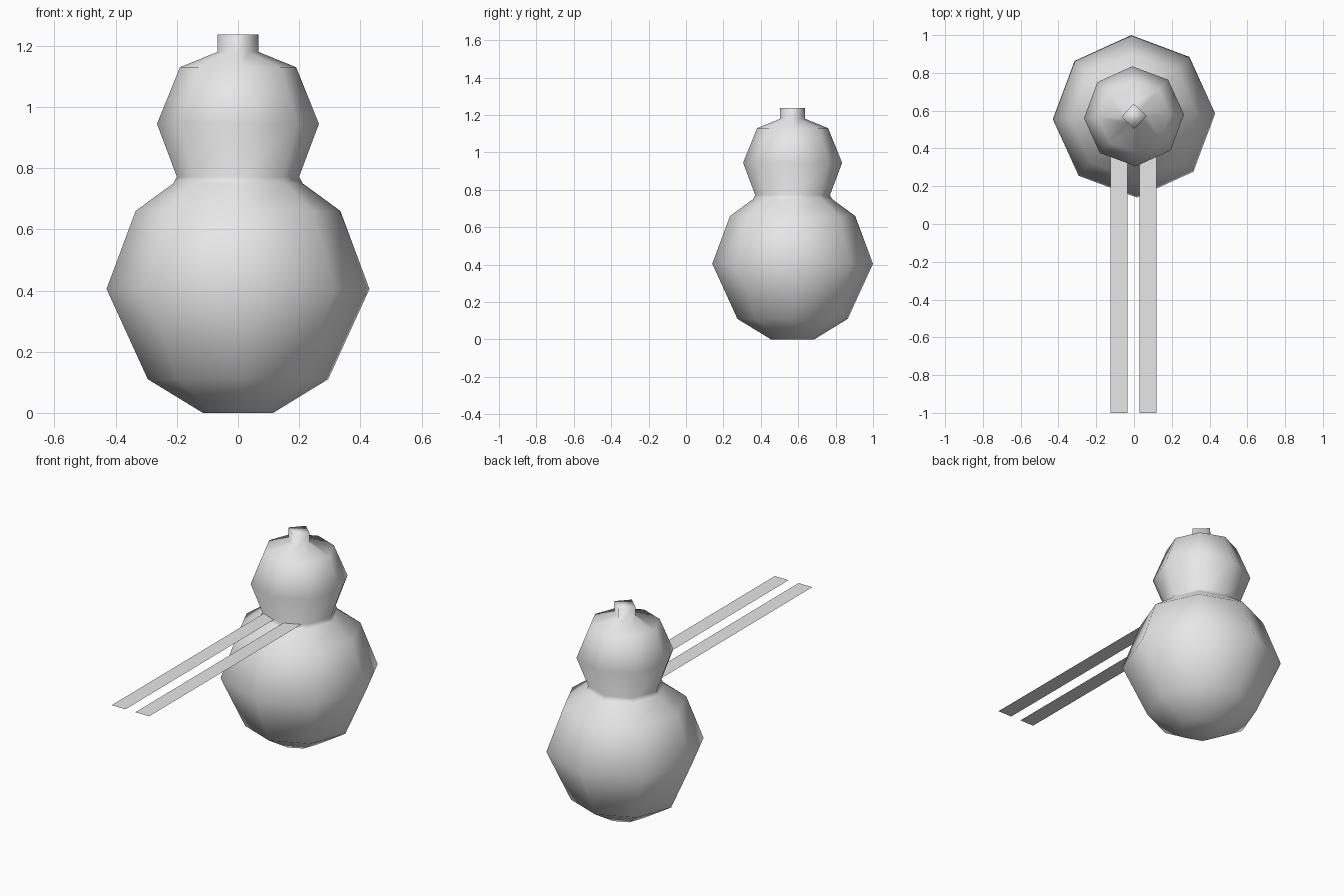
import bpy, bmesh
from math import sin, cos, pi, radians

cube = bpy.data.objects.get("Cube")
if cube:
    bpy.data.objects.remove(cube)

grey = bpy.data.materials.new("plain_grey")
grey.use_nodes = True
grey.diffuse_color = (0.8, 0.8, 0.8, 1)
grey.node_tree.nodes["Principled BSDF"].inputs["Base Color"].default_value = (0.8, 0.8, 0.8, 1)

SIDES = 8
TWIST = radians(2)
CENTRE_Y = 0.57


def add_object(name, bm, smooth):
    bmesh.ops.recalc_face_normals(bm, faces=bm.faces)
    for face in bm.faces:
        face.smooth = smooth
    mesh = bpy.data.meshes.new(name)
    bm.to_mesh(mesh)
    bm.free()
    mesh.materials.append(grey)
    obj = bpy.data.objects.new(name, mesh)
    bpy.context.collection.objects.link(obj)
    return obj


def ring(bm, radius, z, diamond=False):
    """Eight-point ring; a diamond ring pulls every second point onto a square's edge."""
    verts = []
    for i in range(SIDES):
        a = 2 * pi * i / SIDES + TWIST
        r = radius * cos(pi / 4) if diamond and i % 2 else radius
        verts.append(bm.verts.new((r * cos(a), CENTRE_Y + r * sin(a), z)))
    return verts


# Round body, neck, head and square stem as one smooth skin (radius, height)
round_profile = [(0.115, 0), (0.295, 0.11), (0.43, 0.405), (0.335, 0.66),
                 (0.212, 0.75), (0.2, 0.772), (0.265, 0.945), (0.19, 1.13)]
stem_profile = [(0.067, 1.18), (0.067, 1.237)]
bm = bmesh.new()
rings = [ring(bm, r, z) for r, z in round_profile]
rings += [ring(bm, r, z, True) for r, z in stem_profile]
for low, high in zip(rings, rings[1:]):
    for i in range(SIDES):
        j = (i + 1) % SIDES
        bm.faces.new((low[i], low[j], high[j], high[i]))
bm.faces.new(rings[0])
bm.faces.new(rings[-1])
add_object("body_and_head", bm, True)

# Two long flat strips reaching forward from the neck
for name, x0, x1 in (("right_strip", -0.125, -0.035), ("left_strip", 0.03, 0.12)):
    bm = bmesh.new()
    corners = [(x0, -1), (x1, -1), (x1, 0.45), (x0, 0.45)]
    face = bm.faces.new([bm.verts.new((x, y, 0.77)) for x, y in corners])
    face.normal_update()
    strip = add_object(name, bm, False)
    if strip.data.polygons[0].normal.z < 0:
        strip.data.flip_normals()
